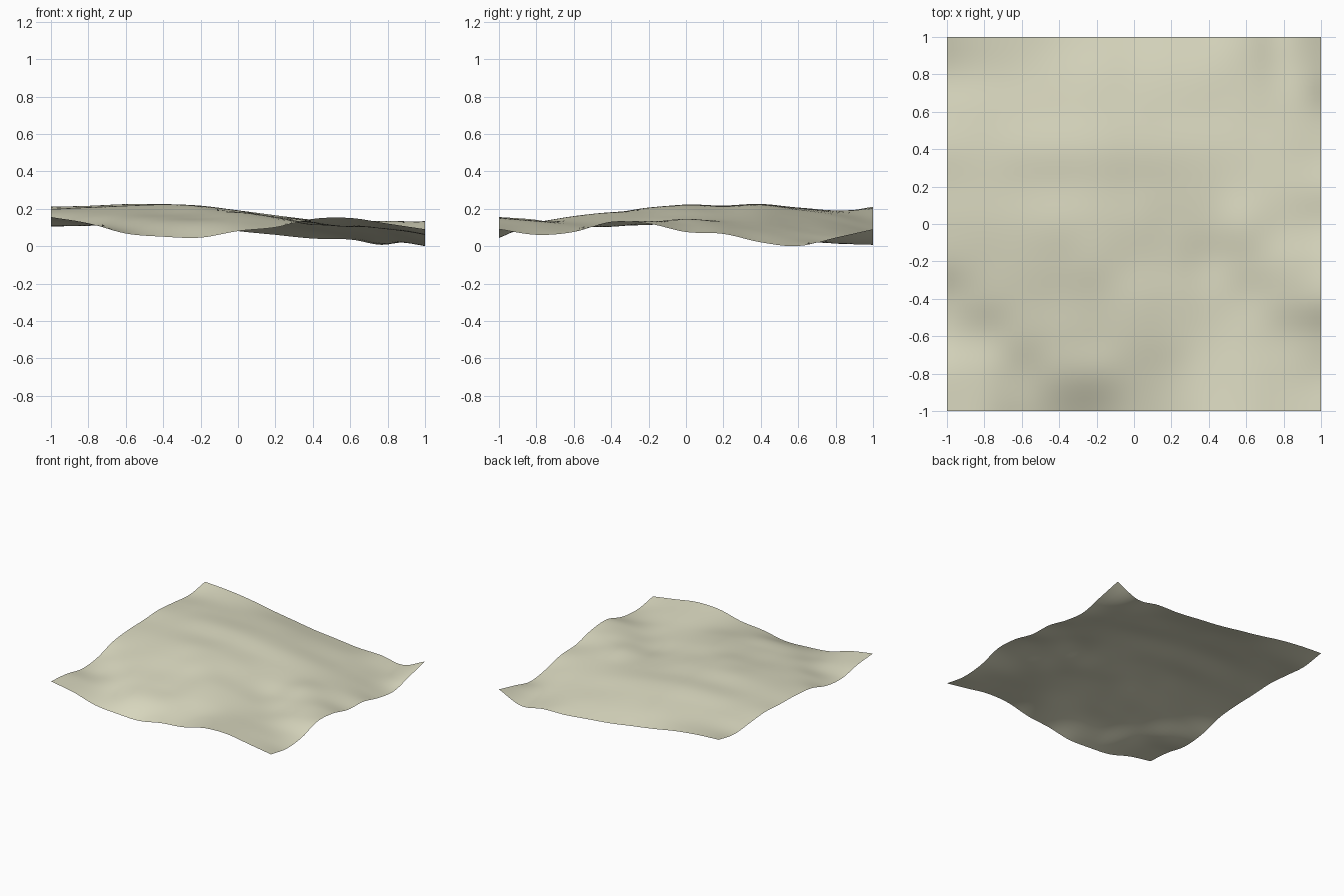
import bpy, bmesh

# Spot heights in hundredths, one row per 0.2 step in y (front to back), x left to right
ROWS = [
    [16.5, 13.2, 7.7, 6.0, 5.5, 9.0, 11.0, 15.5, 16.0, 13.0, 10.0],
    [15.0, 12.5, 10.5, 13.0, 13.5, 13.5, 13.0, 14.5, 14.0, 11.0, 7.0],
    [11.5, 12.0, 15.0, 16.0, 16.0, 17.0, 15.5, 13.5, 12.0, 10.0, 8.5],
    [13.0, 16.5, 18.0, 18.0, 18.5, 19.0, 16.5, 13.0, 11.3, 13.0, 14.0],
    [18.5, 19.5, 20.7, 21.0, 21.5, 19.2, 16.0, 12.3, 13.5, 14.5, 13.0],
    [20.5, 21.5, 22.5, 23.2, 22.5, 20.0, 16.5, 14.5, 15.5, 12.5, 8.5],
    [21.0, 22.0, 22.5, 22.6, 22.0, 19.5, 17.0, 15.0, 13.5, 11.0, 7.5],
    [22.0, 22.5, 23.4, 23.4, 22.5, 20.0, 17.3, 14.5, 11.5, 8.0, 3.0],
    [20.5, 21.5, 21.5, 21.0, 20.0, 17.5, 14.5, 11.5, 8.5, 4.5, 1.0],
    [19.0, 20.0, 19.5, 18.5, 17.0, 14.0, 11.5, 9.0, 6.0, 2.3, 5.5],
    [22.0, 20.8, 18.5, 15.0, 12.0, 9.0, 7.0, 5.0, 4.5, 1.8, 10.0],
]
N = 60  # grid cells per side


def smooth_curve(vals, t):
    """Smooth interpolation through evenly spaced values."""
    last = len(vals) - 1
    i = min(int(t * last), last - 1)
    u = t * last - i
    b, c = vals[i], vals[i + 1]
    a = vals[i - 1] if i > 0 else 2 * b - c
    d = vals[i + 2] if i + 2 <= last else 2 * c - b
    return b + 0.5 * u * (c - a + u * (2 * a - 5 * b + 4 * c - d + u * (3 * (b - c) + d - a)))


# Rolling ground sheet
bm = bmesh.new()
bmesh.ops.create_grid(bm, x_segments=N, y_segments=N, size=1.0)
for v in bm.verts:
    tx = min(max((v.co.x + 1) / 2, 0), 1)
    ty = min(max((v.co.y + 1) / 2, 0), 1)
    v.co.z = smooth_curve([smooth_curve(r, tx) for r in ROWS], ty) / 100
low = min(v.co.z for v in bm.verts)
for v in bm.verts:
    v.co.z -= low
for f in bm.faces:
    f.smooth = True

mesh = bpy.data.meshes.new("ground")
bm.to_mesh(mesh)
bm.free()
ground = bpy.data.objects.new("ground", mesh)
bpy.context.collection.objects.link(ground)

# Pale olive earth
mat = bpy.data.materials.new("pale_earth")
mat.diffuse_color = (0.72, 0.71, 0.54, 1)
mesh.materials.append(mat)
